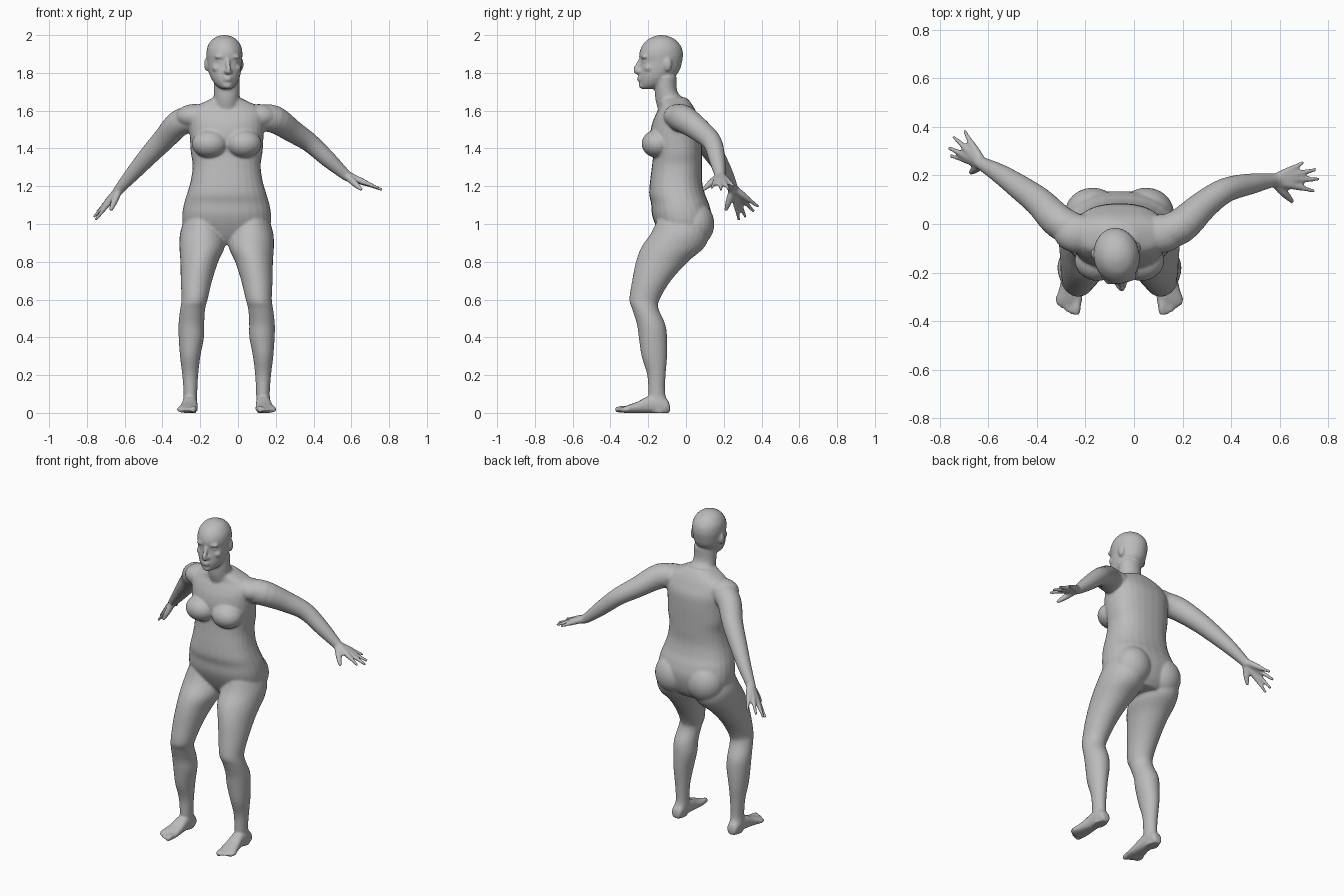
import bpy
import bmesh
import math
from mathutils import Vector, Matrix

MID = -0.06          # the body stands a little off the centre of its arm span
SEGMENTS = 28

default_cube = bpy.data.objects.get("Cube")
if default_cube:
    bpy.data.objects.remove(default_cube, do_unlink=True)

bm = bmesh.new()


def spline(rows, steps=4):
    """Smooth curve through rows of numbers."""
    rows = [Vector(row) for row in rows]
    result = []
    for i in range(len(rows) - 1):
        before, start = rows[max(i - 1, 0)], rows[i]
        end, after = rows[i + 1], rows[min(i + 2, len(rows) - 1)]
        for k in range(steps):
            t = k / steps
            leave, arrive = (end - before) / 2, (after - start) / 2
            bend = (end - start) * 3 - leave * 2 - arrive
            settle = (start - end) * 2 + leave + arrive
            result.append(start + leave * t + bend * t ** 2 + settle * t ** 3)
    return result + [rows[-1]]


def oval(center, side, up, power=1.0):
    """Ring of points; a power below one makes it boxier."""
    points = []
    for k in range(SEGMENTS):
        angle = math.tau * k / SEGMENTS
        c, s = math.cos(angle), math.sin(angle)
        c = math.copysign(abs(c) ** power, c)
        s = math.copysign(abs(s) ** power, s)
        points.append(center + side * c + up * s)
    return points


def loft(rings):
    """Skin a list of rings into a closed solid."""
    rings = [[bm.verts.new(p) for p in ring] for ring in rings]
    for low, high in zip(rings, rings[1:]):
        for k in range(SEGMENTS):
            n = (k + 1) % SEGMENTS
            bm.faces.new((low[k], low[n], high[n], high[k]))
    bm.faces.new(rings[0][::-1])
    bm.faces.new(rings[-1])


def column(rows, middle, side=1, power=1.0):
    """Upright solid; rows hold height, offset, half width, front and back."""
    rings = []
    for z, offset, half, front, back in spline(rows):
        center = Vector((middle + side * offset, (front + back) / 2, z))
        rings.append(oval(center, Vector((half, 0, 0)),
                          Vector((0, (back - front) / 2, 0)), power))
    loft(rings)


def tube(rows):
    """Round limb; rows hold position and radius."""
    path = spline(rows)
    rings = []
    for i, row in enumerate(path):
        ahead = path[min(i + 1, len(path) - 1)].to_3d()
        behind = path[max(i - 1, 0)].to_3d()
        along = (ahead - behind).normalized()
        across = along.cross(Vector((0, 0, 1))).normalized()
        rings.append(oval(row.to_3d(), across * row[3],
                          across.cross(along) * row[3]))
    loft(rings)


def ball(center, size):
    matrix = Matrix.Translation(center) @ Matrix.Diagonal((*size, 1))
    bmesh.ops.create_uvsphere(bm, u_segments=24, v_segments=16,
                              radius=1, matrix=matrix)


# Torso, from crotch to collar
column([
    (.89, 0, .10, -.10, .08), (.93, 0, .19, -.13, .11),
    (.99, 0, .23, -.16, .13), (1.05, 0, .235, -.18, .135),
    (1.11, 0, .225, -.185, .12), (1.16, 0, .21, -.195, .10),
    (1.23, 0, .19, -.19, .085), (1.31, 0, .18, -.18, .085),
    (1.38, 0, .19, -.175, .085), (1.46, 0, .195, -.19, .085),
    (1.53, 0, .20, -.18, .08), (1.58, 0, .20, -.16, .06),
    (1.62, 0, .17, -.14, .04), (1.65, 0, .11, -.14, .02),
    (1.67, 0, .07, -.14, 0),
], MID, power=.85)

# Neck
column([(1.58, 0, .08, -.14, .03), (1.65, 0, .072, -.16, 0),
        (1.70, 0, .068, -.165, -.045), (1.78, 0, .07, -.17, -.05)], MID)

for side in (-1, 1):
    # Breasts, buttocks and shoulder slopes
    ball((MID + side * .09, -.15, 1.425), (.095, .085, .075))
    ball((MID + side * .11, .045, 1.0), (.115, .105, .12))
    ball((MID + side * .17, -.04, 1.57), (.10, .08, .065))

    # Legs, from hip to sole
    column([
        (1.06, .13, .08, -.14, .09), (.96, .13, .115, -.18, .12),
        (.88, .13, .12, -.235, .10), (.80, .145, .10, -.265, .01),
        (.70, .16, .083, -.285, -.08), (.60, .17, .069, -.30, -.14),
        (.55, .18, .066, -.285, -.145), (.47, .187, .068, -.26, -.11),
        (.40, .187, .067, -.25, -.10), (.30, .193, .054, -.235, -.10),
        (.20, .193, .042, -.205, -.108), (.10, .192, .036, -.20, -.11),
        (.05, .195, .038, -.20, -.09), (0, .195, .034, -.19, -.09),
    ], MID, side)

    # Feet, from heel to ball
    rings = []
    for y, offset, half, top in spline([
            (-.085, .195, .02, .04), (-.10, .195, .033, .07),
            (-.15, .195, .038, .09), (-.20, .195, .04, .088),
            (-.26, .20, .047, .058), (-.31, .207, .055, .04),
            (-.335, .209, .05, .03)]):
        center = Vector((MID + side * offset, y, top / 2))
        rings.append(oval(center, Vector((half, 0, 0)),
                          Vector((0, 0, top / 2)), .8))
    loft(rings)

    # Toes, big to little
    for toe in range(5):
        x = MID + side * (.173 + toe * .019)
        tip = -.375 + .003 * toe ** 2
        radius = .017 if toe == 0 else .011
        tube([(x, -.30, .022, radius), (x + side * .004, tip + .02, .018, radius),
              (x + side * .005, tip, .015, radius * .6)])

# Arms, from shoulder to wrist
tube([(.10, -.04, 1.56, .07), (.19, -.01, 1.555, .073), (.29, .08, 1.49, .06),
      (.38, .14, 1.43, .051), (.48, .165, 1.34, .043), (.57, .18, 1.26, .029),
      (.60, .18, 1.245, .026)])
tube([(-.22, -.04, 1.56, .07), (-.31, .01, 1.535, .07), (-.39, .09, 1.45, .061),
      (-.47, .15, 1.365, .052), (-.55, .205, 1.275, .041),
      (-.62, .245, 1.195, .029), (-.64, .255, 1.17, .026)])


def hand(wrist, tips, thumb):
    """Four fingers fanning out from the wrist, and a thumb."""
    wrist = Vector(wrist)
    for tip in map(Vector, tips):
        knuckle = wrist.lerp(tip, .52)
        tube([(*wrist, .02), (*wrist.lerp(tip, .3), .019), (*knuckle, .016),
              (*wrist.lerp(tip, .75), .011), (*tip, .008)])
    thumb = Vector(thumb)
    tube([(*wrist, .018), (*wrist.lerp(thumb, .55), .018), (*thumb, .009)])


hand((.57, .18, 1.26), [(.745, .135, 1.19), (.765, .185, 1.18),
                        (.75, .225, 1.185), (.70, .255, 1.20)], (.655, .09, 1.18))
hand((-.625, .25, 1.19), [(-.755, .28, 1.02), (-.765, .315, 1.035),
                          (-.745, .36, 1.065), (-.70, .385, 1.09)], (-.675, .21, 1.07))

# Head, from chin to crown
head_start = len(bm.verts)
HEAD = -0.072
column([
    (1.715, 0, .025, -.235, -.16), (1.735, 0, .052, -.245, -.11),
    (1.77, 0, .074, -.25, -.07), (1.81, 0, .086, -.248, -.035),
    (1.86, 0, .092, -.243, -.02), (1.90, 0, .095, -.248, -.015),
    (1.94, 0, .089, -.235, -.025), (1.975, 0, .066, -.205, -.055),
    (1.993, 0, .038, -.17, -.09), (2.0, 0, .01, -.145, -.12),
], HEAD)

# Face: nose, lips and chin on the middle line
tube([(HEAD, -.24, 1.875, .009), (HEAD, -.257, 1.84, .012),
      (HEAD, -.268, 1.812, .015), (HEAD, -.245, 1.80, .012)])
for z, width, height in ((1.775, .026, .008), (1.762, .022, .008)):
    ball((HEAD, -.245, z), (width, .016, height))
ball((HEAD, -.232, 1.734), (.026, .02, .018))

# Face: nostrils, brows, eyes, cheeks and ears in pairs
for side in (-1, 1):
    ball((HEAD + side * .014, -.25, 1.808), (.011, .016, .01))
    ball((HEAD + side * .035, -.226, 1.885), (.034, .02, .012))
    ball((HEAD + side * .035, -.222, 1.86), (.019, .014, .01))
    ball((HEAD + side * .048, -.205, 1.825), (.03, .026, .022))
    ball((HEAD + side * .092, -.11, 1.845), (.013, .022, .036))

# Turn the head slightly to its left
bm.verts.ensure_lookup_table()
bmesh.ops.rotate(bm, verts=bm.verts[head_start:], cent=(HEAD, -.13, 0),
                 matrix=Matrix.Rotation(math.radians(9), 3, "Z"))

# Fuse every part into one continuous skin
bmesh.ops.recalc_face_normals(bm, faces=bm.faces)
mesh = bpy.data.meshes.new("body")
bm.to_mesh(mesh)
bm.free()
body = bpy.data.objects.new("body", mesh)
bpy.context.collection.objects.link(body)
bpy.context.view_layer.objects.active = body
body.select_set(True)

fuse = body.modifiers.new("fuse", "REMESH")
fuse.mode = "VOXEL"
fuse.voxel_size = .007
soften = body.modifiers.new("soften", "SMOOTH")
soften.factor = .5
soften.iterations = 5
for modifier in (fuse, soften):
    bpy.ops.object.modifier_apply(modifier=modifier.name)
bpy.ops.object.shade_smooth()

# Plain grey skin
skin = bpy.data.materials.new("grey skin")
skin.use_nodes = True
colour = (.5, .5, .5, 1)
skin.diffuse_color = colour
skin.node_tree.nodes["Principled BSDF"].inputs["Base Color"].default_value = colour
body.data.materials.clear()
body.data.materials.append(skin)
